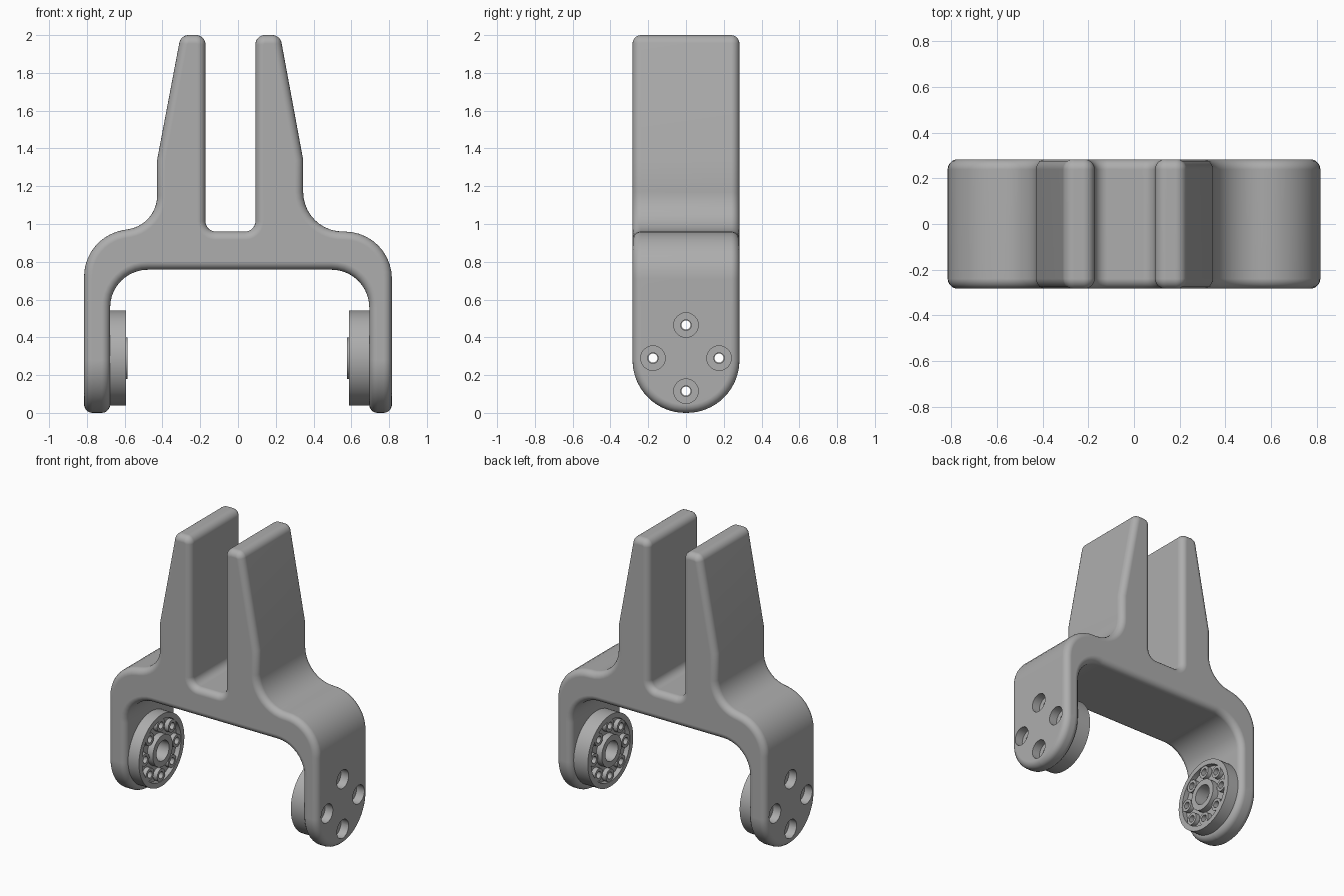
import bpy, bmesh, math
from mathutils import Vector, Matrix

cube = bpy.data.objects.get("Cube")
if cube:
    bpy.data.objects.remove(cube, do_unlink=True)

HALF_DEPTH = 0.283
AXLE_Z = 0.29
BOLT_R = 0.175

grey = bpy.data.materials.new("matte grey")
grey.use_nodes = True
grey.diffuse_color = (0.42, 0.42, 0.42, 1)
grey.node_tree.nodes["Principled BSDF"].inputs["Base Color"].default_value = (0.42, 0.42, 0.42, 1)


def make_object(name, bm):
    bmesh.ops.recalc_face_normals(bm, faces=bm.faces)
    mesh = bpy.data.meshes.new(name)
    bm.to_mesh(mesh)
    bm.free()
    mesh.materials.append(grey)
    obj = bpy.data.objects.new(name, mesh)
    bpy.context.collection.objects.link(obj)
    return obj


def activate(obj):
    bpy.ops.object.select_all(action='DESELECT')
    obj.select_set(True)
    bpy.context.view_layer.objects.active = obj


def apply_modifier(obj, kind, **settings):
    mod = obj.modifiers.new(kind.title(), kind)
    for key, value in settings.items():
        setattr(mod, key, value)
    activate(obj)
    bpy.ops.object.modifier_apply(modifier=mod.name)


def cylinder(name, radius, x0, x1, y=0, z=AXLE_Z, sides=24):
    """Cylinder lying along x."""
    bm = bmesh.new()
    place = Matrix.Translation(((x0 + x1) / 2, y, z)) @ Matrix.Rotation(math.pi / 2, 4, 'Y')
    bmesh.ops.create_cone(bm, cap_ends=True, segments=sides, radius1=radius,
                          radius2=radius, depth=abs(x1 - x0), matrix=place)
    return make_object(name, bm)


def combine(obj, tool, operation='DIFFERENCE'):
    tool.hide_render = True
    apply_modifier(obj, 'BOOLEAN', object=tool, operation=operation, solver='EXACT')
    bpy.data.objects.remove(tool, do_unlink=True)


def bolt_circle(count):
    for i in range(count):
        a = 2 * math.pi * i / count
        yield BOLT_R * math.cos(a), AXLE_Z + BOLT_R * math.sin(a)


def fillet(corners, segments=10):
    """Round each (x, z, radius) corner of a closed outline."""
    points = []
    for i, (x, z, r) in enumerate(corners):
        p = Vector((x, z))
        if r == 0:
            points.append(p)
            continue
        a = (Vector(corners[i - 1][:2]) - p).normalized()
        b = (Vector(corners[(i + 1) % len(corners)][:2]) - p).normalized()
        half = a.angle(b) / 2
        centre = p + (a + b).normalized() * (r / math.sin(half))
        start = p + a * (r / math.tan(half)) - centre
        end = p + b * (r / math.tan(half)) - centre
        total = start.angle(end)
        for k in range(segments + 1):
            t = k / segments
            points.append(centre + (start * math.sin((1 - t) * total)
                                    + end * math.sin(t * total)) / math.sin(total))
    return points


# Forked bracket: rounded outline extruded front to back
outline = fillet([
    (-0.815, 0, 0), (-0.815, 0.93, 0.25), (-0.428, 1.0, 0.18), (-0.428, 1.34, 0),
    (-0.303, 2, 0.05), (-0.172, 2, 0.05), (-0.172, 0.96, 0.055), (0.092, 0.96, 0.055),
    (0.092, 2, 0.05), (0.223, 2, 0.05), (0.345, 1.34, 0), (0.345, 0.96, 0.21),
    (0.815, 0.96, 0.25), (0.815, 0, 0), (0.695, 0, 0), (0.695, 0.758, 0.2),
    (-0.677, 0.758, 0.2), (-0.677, 0, 0)])
bm = bmesh.new()
face = bm.faces.new([bm.verts.new((p.x, -HALF_DEPTH, p.y)) for p in outline])
grown = bmesh.ops.extrude_face_region(bm, geom=[face])["geom"]
bmesh.ops.translate(bm, vec=(0, 2 * HALF_DEPTH, 0),
                    verts=[v for v in grown if isinstance(v, bmesh.types.BMVert)])
bmesh.ops.recalc_face_normals(bm, faces=bm.faces)

# Half-round leg ends
ends = [e for e in bm.edges if all(v.co.z < 0.001 for v in e.verts)
        and abs(e.verts[0].co.x - e.verts[1].co.x) > 0.05]
bmesh.ops.bevel(bm, geom=ends, offset=0.279, segments=14, profile=0.5, affect='EDGES')
bracket = make_object("bracket", bm)

# Soft rims
apply_modifier(bracket, 'BEVEL', width=0.044, segments=5, limit_method='ANGLE',
               angle_limit=math.radians(40), use_clamp_overlap=False)

# Counterbored bolt holes in both legs
for side in (-1, 1):
    for y, z in bolt_circle(4):
        combine(bracket, cylinder("bolt_hole_cutter", 0.028, side * 0.6, side * 0.9, y, z))
        combine(bracket, cylinder("counterbore_cutter", 0.065, side * 0.755, side * 0.9, y, z))


def make_hub(name, side, inner, outer):
    """Wheel hub with a recessed face, eight bolt posts and a central boss."""
    x_in, x_out = side * inner, side * outer
    floor = side * (inner + 0.035)
    hub = cylinder(name, 0.252, x_in, x_out, sides=64)
    combine(hub, cylinder("recess_cutter", 0.216, x_in - side * 0.05, floor, sides=48))
    combine(hub, cylinder("boss", 0.11, x_in - side * 0.009, floor + side * 0.01, sides=40), 'UNION')
    for y, z in bolt_circle(8):
        combine(hub, cylinder("post", 0.044, x_in + side * 0.004, floor + side * 0.01, y, z), 'UNION')
    for y, z in bolt_circle(8):
        combine(hub, cylinder("post_hole_cutter", 0.024, x_in - side * 0.05, x_out + side * 0.05, y, z))
    combine(hub, cylinder("bore_cutter", 0.07, x_in - side * 0.05, x_out + side * 0.05, sides=32))
    return hub


right_hub = make_hub("right_hub", -1, 0.594, 0.679)
left_hub = make_hub("left_hub", 1, 0.587, 0.697)

# Smooth shading with crisp hole and hub edges
for part in (bracket, right_hub, left_hub):
    activate(part)
    bpy.ops.object.shade_smooth_by_angle(angle=math.radians(30))
    part.modifiers.new("Weighted Normals", 'WEIGHTED_NORMAL').keep_sharp = True
